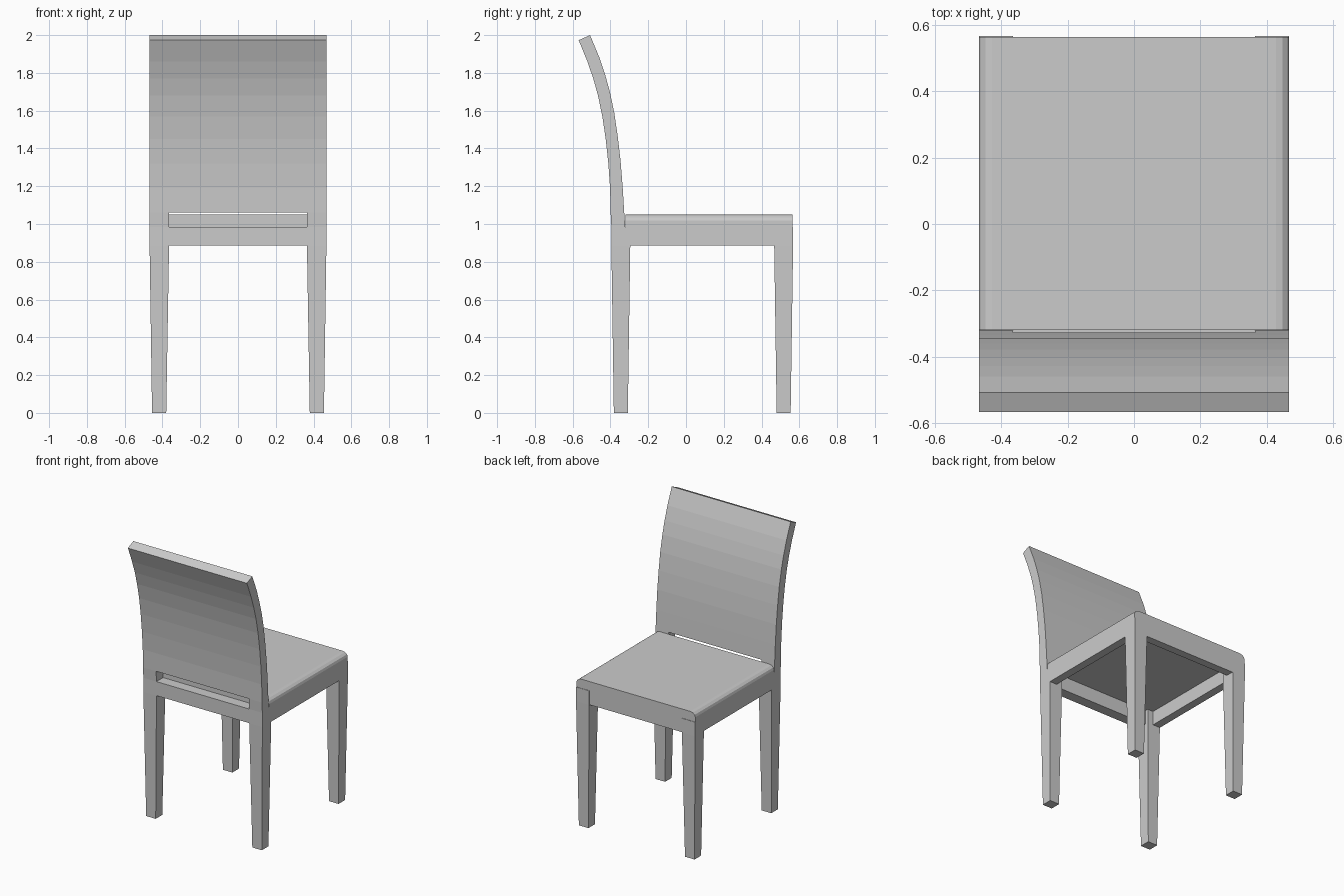
import bpy, bmesh, math

if "Cube" in bpy.data.objects:
    bpy.data.objects.remove(bpy.data.objects["Cube"])

grey = bpy.data.materials.new("light_grey")
grey.diffuse_color = (0.6, 0.6, 0.6, 1)
grey.use_nodes = True
grey.node_tree.nodes["Principled BSDF"].inputs["Base Color"].default_value = grey.diffuse_color


def finish(name, bm):
    """Turn a bmesh into a named grey object."""
    bmesh.ops.recalc_face_normals(bm, faces=bm.faces)
    mesh = bpy.data.meshes.new(name)
    bm.to_mesh(mesh)
    bm.free()
    mesh.materials.append(grey)
    obj = bpy.data.objects.new(name, mesh)
    bpy.context.collection.objects.link(obj)
    return obj


def loft(name, rings):
    """Join matching point rings with side faces and cap both ends."""
    bm = bmesh.new()
    vs = [[bm.verts.new(p) for p in ring] for ring in rings]
    n = len(vs[0])
    for a, b in zip(vs, vs[1:]):
        for i in range(n):
            j = (i + 1) % n
            bm.faces.new((a[i], a[j], b[j], b[i]))
    bm.faces.new(vs[0])
    bm.faces.new(vs[-1])
    return finish(name, bm)


def rect(x0, x1, y0, y1, z):
    return [(x0, y0, z), (x1, y0, z), (x1, y1, z), (x0, y1, z)]


def box(name, x0, x1, y0, y1, z0, z1):
    return loft(name, [rect(x0, x1, y0, y1, z0), rect(x0, x1, y0, y1, z1)])


W, INNER = 0.468, 0.365          # half width, inner edge of the legs
RAIL_Z, SEAT_Z, SLOT_Z = 0.885, 0.985, 1.06

for side, s in (("right", 1), ("left", -1)):
    # Tapered legs with straight upper blocks
    for end, y0, y1 in (("back", -0.395, -0.295), ("front", 0.467, 0.567)):
        foot = rect(s * 0.38, s * 0.455, y0 + 0.013, y1 - 0.013, 0)
        loft(end + "_leg_" + side,
             [foot, rect(s * INNER, s * W, y0, y1, RAIL_Z),
              rect(s * INNER, s * W, y0, y1, SEAT_Z)])
    # Uprights beside the slot under the backrest
    loft("back_upright_" + side,
         [rect(s * INNER, s * W, -0.395, -0.322, SEAT_Z),
          rect(s * INNER, s * W, -0.399, -0.327, SLOT_Z)])
    # Side rails
    box("side_rail_" + side, s * 0.41, s * W, -0.295, 0.467, RAIL_Z, SEAT_Z)

# Cross rails
box("back_rail", -INNER, INNER, -0.395, -0.32, RAIL_Z, SEAT_Z)
box("front_rail", -INNER, INNER, 0.507, 0.564, RAIL_Z, SEAT_Z)

# Seat with rounded long edges
edge = [(W - 0.04 + 0.04 * math.cos(a), 1.018 + 0.032 * math.sin(a))
        for a in (math.radians(30 * k) for k in range(4))]
half = [(W, SEAT_Z)] + edge
profile = half + [(-x, z) for x, z in reversed(half)]
loft("seat", [[(x, y, z) for x, z in profile] for y in (-0.32, 0.564)])

# Curved backrest: (rear y, rear z, front y, front z) from bottom to top
sections = [
    (-0.399, SLOT_Z, -0.327, SLOT_Z), (-0.402, 1.19, -0.335, 1.19),
    (-0.411, 1.32, -0.346, 1.33), (-0.425, 1.45, -0.361, 1.46),
    (-0.443, 1.57, -0.379, 1.585), (-0.466, 1.68, -0.403, 1.70),
    (-0.491, 1.77, -0.428, 1.79), (-0.522, 1.86, -0.460, 1.885),
    (-0.568, 1.973, -0.508, 2.0)]
loft("backrest", [[(-W, ry, rz), (W, ry, rz), (W, fy, fz), (-W, fy, fz)]
                  for ry, rz, fy, fz in sections])
